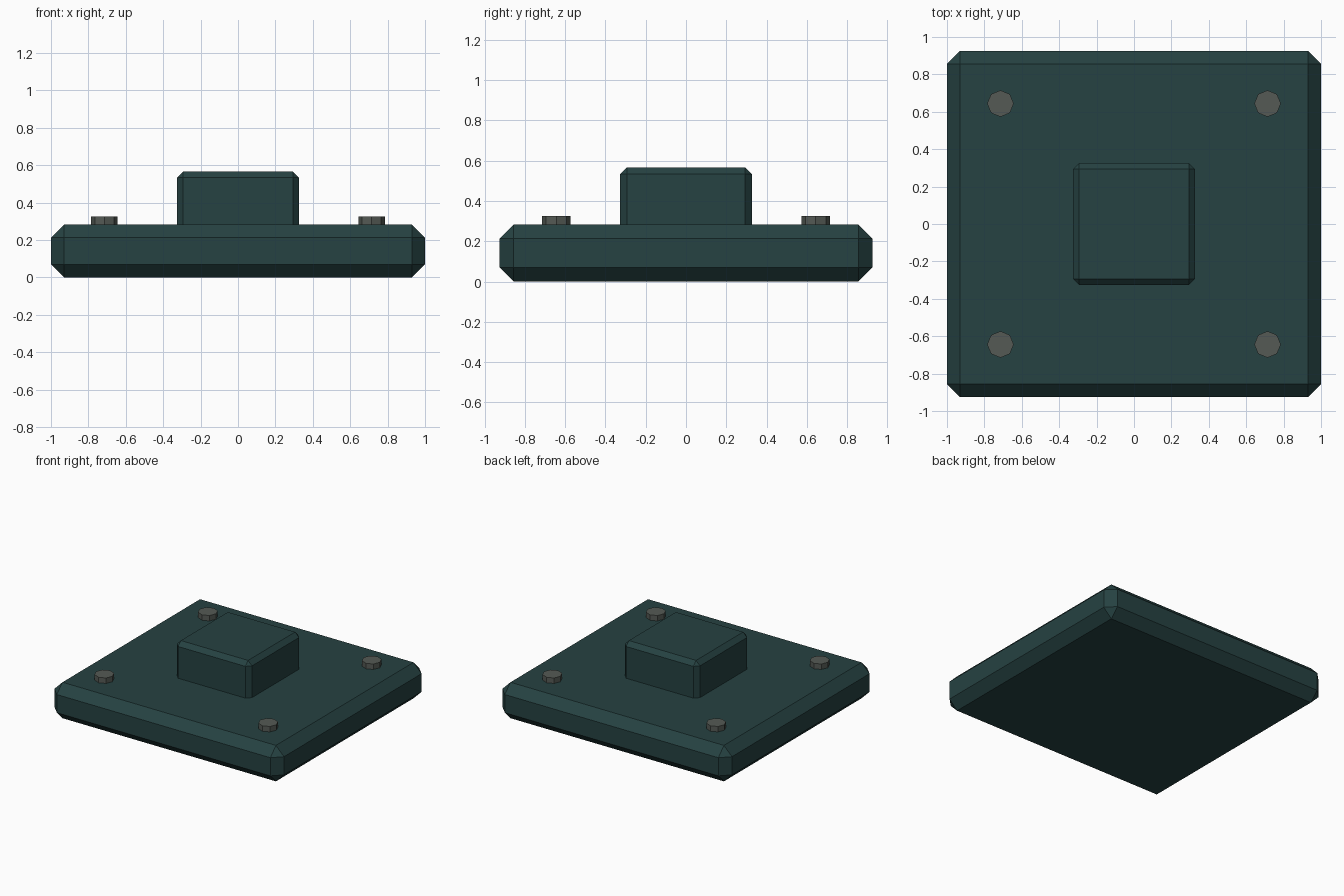
import bpy
import bmesh
from mathutils import Matrix

if "Cube" in bpy.data.objects:
    bpy.data.objects.remove(bpy.data.objects["Cube"])


def make_material(name, rgb):
    mat = bpy.data.materials.new(name)
    mat.diffuse_color = (*rgb, 1.0)
    mat.use_nodes = True
    mat.node_tree.nodes["Principled BSDF"].inputs["Base Color"].default_value = mat.diffuse_color
    return mat


def add_object(name, bm, mat, location):
    mesh = bpy.data.meshes.new(name)
    bm.to_mesh(mesh)
    bm.free()
    mesh.materials.append(mat)
    obj = bpy.data.objects.new(name, mesh)
    obj.location = location
    bpy.context.collection.objects.link(obj)
    return obj


def chamfered_box(name, size, z0, chamfer, mat):
    bm = bmesh.new()
    bmesh.ops.create_cube(bm, size=1, matrix=Matrix.Diagonal((*size, 1)))
    bmesh.ops.bevel(bm, geom=bm.edges[:], offset=chamfer, segments=1,
                    affect='EDGES', profile=0.5)
    return add_object(name, bm, mat, (0, 0, z0 + size[2] / 2))


def bolt(name, x, y, z0, z1, radius, mat):
    bm = bmesh.new()
    bmesh.ops.create_cone(bm, cap_ends=True, segments=8, radius1=radius,
                          radius2=radius, depth=z1 - z0)
    return add_object(name, bm, mat, (x, y, (z0 + z1) / 2))


dark_teal = make_material("dark_teal", (0.019, 0.054, 0.054))
bolt_grey = make_material("bolt_grey", (0.090, 0.102, 0.090))

# Wide base plate with chamfered edges
chamfered_box("base_plate", (2.0, 1.852, 0.283), 0.0, 0.07, dark_teal)

# Central block, sunk into the plate
chamfered_box("centre_block", (0.654, 0.654, 0.367), 0.2, 0.034, dark_teal)

# Four octagonal bolt heads near the corners
for sx, side in ((-1, "left"), (1, "right")):
    for sy, end in ((-1, "front"), (1, "back")):
        bolt(f"bolt_{end}_{side}", sx * 0.714, sy * 0.644,
             0.25, 0.326, 0.071, bolt_grey)
